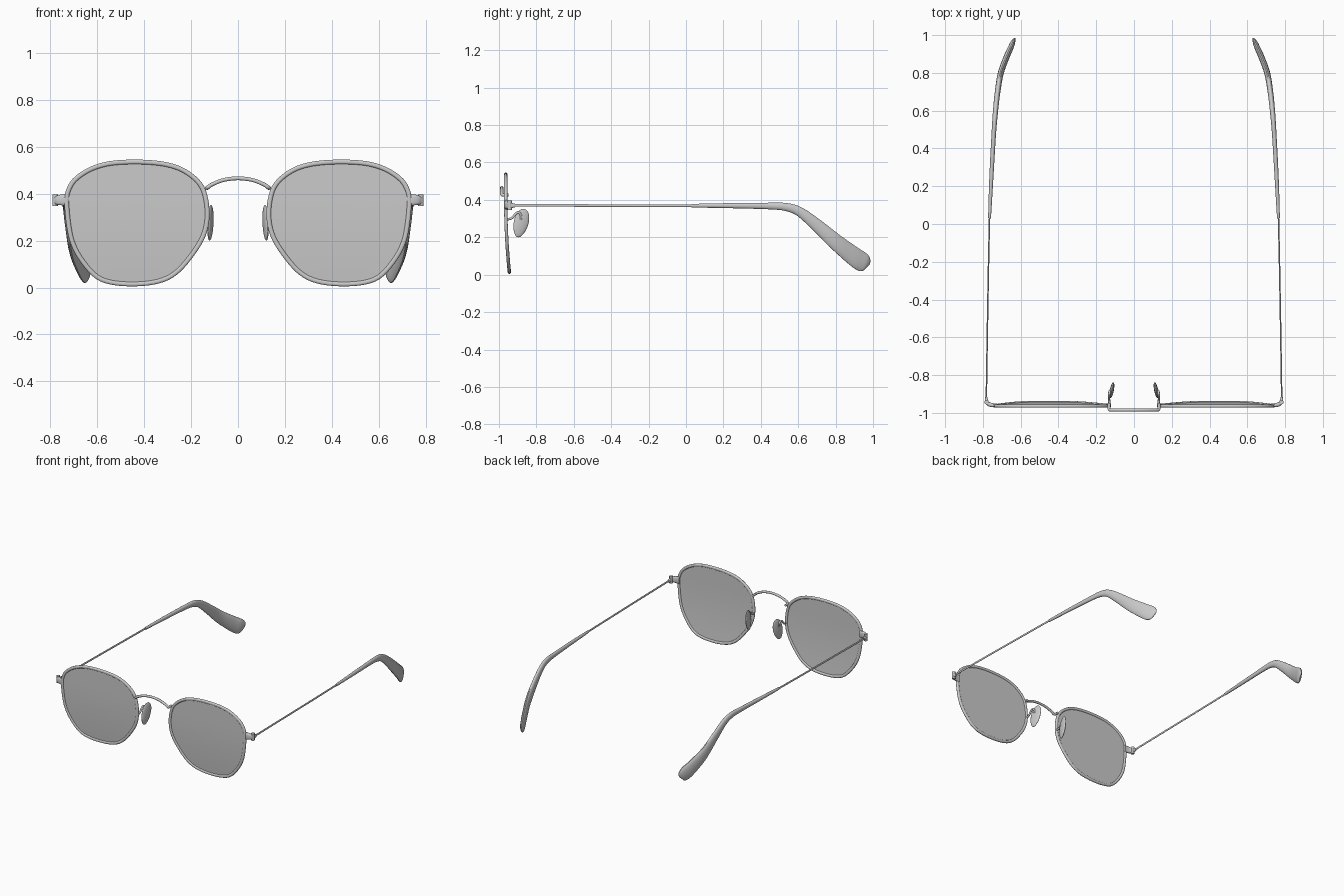
import bpy, bmesh, math
from mathutils import Vector, Matrix

if "Cube" in bpy.data.objects:
    bpy.data.objects.remove(bpy.data.objects["Cube"])


def finish(name, bm, mirror=True):
    bmesh.ops.recalc_face_normals(bm, faces=bm.faces)
    me = bpy.data.meshes.new(name)
    bm.to_mesh(me)
    bm.free()
    ob = bpy.data.objects.new(name, me)
    bpy.context.collection.objects.link(ob)
    if mirror:
        ob.modifiers.new("mirror", 'MIRROR').use_mirror_merge = False
    bpy.ops.object.select_all(action='DESELECT')
    ob.select_set(True)
    bpy.context.view_layer.objects.active = ob
    bpy.ops.object.shade_smooth_by_angle(angle=math.radians(45))
    return ob


def smooth(pts, steps, closed=False):
    """Catmull-Rom through points of any dimension."""
    pts = [Vector(p) for p in pts]
    n, out = len(pts), []
    get = (lambda i: pts[i % n]) if closed else (lambda i: pts[max(0, min(n - 1, i))])
    for i in range(n if closed else n - 1):
        a, b, c, d = (get(i + k) for k in (-1, 0, 1, 2))
        for s in range(steps):
            t = s / steps
            out.append(0.5 * (2 * b + (c - a) * t + (2 * a - 5 * b + 4 * c - d) * t * t
                              + (3 * b - a - 3 * c + d) * t ** 3))
    return out if closed else out + [pts[-1]]


def sweep(name, stations, ref, sides=12, closed=False, mirror=True, power=1.0):
    """Loft elliptical sections; station = x, y, z, half side, half up."""
    bm = bmesh.new()
    n, rings = len(stations), []
    pos = [Vector(s[:3]) for s in stations]
    for i, s in enumerate(stations):
        if closed:
            t = pos[(i + 1) % n] - pos[i - 1]
        else:
            t = pos[min(i + 1, n - 1)] - pos[max(i - 1, 0)]
        t.normalize()
        side = t.cross(Vector(ref)).normalized()
        up = side.cross(t)
        ring = []
        for k in range(sides):
            a = 2 * math.pi * (k + 0.5) / sides
            c, d = math.cos(a), math.sin(a)
            c = math.copysign(abs(c) ** power, c)
            d = math.copysign(abs(d) ** power, d)
            ring.append(bm.verts.new(pos[i] + side * c * s[3] + up * d * s[4]))
        rings.append(ring)
    for i in range(n if closed else n - 1):
        r, q = rings[i], rings[(i + 1) % n]
        for k in range(sides):
            j = (k + 1) % sides
            bm.faces.new((r[k], r[j], q[j], q[k]))
    if not closed:
        bm.faces.new(rings[0])
        bm.faces.new(rings[-1])
    return finish(name, bm, mirror)


def tube(points, r, steps=6):
    return [(*p, r, r) for p in smooth(points, steps)]


def front_y(z):
    return -0.964 + 0.021 * (max(0, 0.4 - z) / 0.4) ** 2


# Outer outline of one rim (x, z)
outline = smooth([(.741, .377), (.733, .271), (.714, .185), (.671, .106), (.605, .036),
                  (.523, .009), (.41, .006), (.315, .024), (.247, .066), (.183, .142),
                  (.140, .215), (.122, .29), (.127, .377), (.155, .449), (.225, .507),
                  (.31, .536), (.425, .546), (.544, .540), (.629, .516), (.694, .475),
                  (.727, .432)], 4, closed=True)
mid = []
for i, p in enumerate(outline):
    t = (outline[(i + 1) % len(outline)] - outline[i - 1]).normalized()
    mid.append(p + Vector((-t.y, t.x)) * -0.010)   # inset of a clockwise loop

# Rims
sweep("rim", [(p.x, front_y(p.y), p.y, .010, .009) for p in mid], (0, 1, 0),
      closed=True, power=0.8)

# Lenses: concentric rings following the curved front
bm = bmesh.new()
centre = Vector((.43, .28))
for off in (-.003, .003):
    prev = None
    for f in (1, .8, .6, .4, .2):
        ring = []
        for p in mid:
            q = centre + (p - centre) * f
            ring.append(bm.verts.new((q.x, front_y(q.y) + off, q.y)))
        if prev:
            for k in range(len(ring)):
                j = (k + 1) % len(ring)
                bm.faces.new((prev[k], prev[j], ring[j], ring[k]))
        prev = ring
    hub = bm.verts.new((centre.x, front_y(centre.y) + off, centre.y))
    for k in range(len(prev)):
        bm.faces.new((prev[k], prev[(k + 1) % len(prev)], hub))
finish("lens", bm)

# Arched bridge, its ends turning back onto the rims
half = [(.131, -.950, .425), (.132, -.972, .425), (.128, -.984, .428),
        (.108, -.985, .441), (.06, -.985, .459)]
arch = half + [(0, -.985, .466)] + [(-x, y, z) for x, y, z in reversed(half)]
sweep("bridge", tube(arch, .0085), (0, 0, 1), mirror=False)

# Nose pad arms
sweep("nose_pad_arm", tube([(.128, -.960, .295), (.132, -.932, .302), (.132, -.912, .324),
                            (.131, -.897, .333), (.128, -.883, .318), (.122, -.884, .285)],
                           .0065), (1, 0, 0), sides=10)

# Nose pads
bm = bmesh.new()
bmesh.ops.create_uvsphere(bm, u_segments=24, v_segments=16, radius=1)
for v in bm.verts:
    v.co.y *= 1 + 0.12 * v.co.z
bmesh.ops.transform(bm, verts=bm.verts, matrix=Matrix.Translation((.118, -.882, .276))
                    @ Matrix.Rotation(math.radians(12), 4, 'Z')
                    @ Matrix.Rotation(math.radians(-14), 4, 'X')
                    @ Matrix.Diagonal((.011, .040, .078, 1)))
finish("nose_pad", bm)

# End pieces wrapping from the rims to the hinges
sweep("end_piece", smooth([(.722, -.960, .374, .010, .026), (.750, -.959, .374, .011, .024),
                           (.771, -.952, .372, .011, .019), (.781, -.938, .370, .009, .015),
                           (.782, -.915, .370, .006, .010)], 4), (0, 0, 1), power=0.6)

# Hinge barrels
bm = bmesh.new()
bmesh.ops.create_cone(bm, cap_ends=True, segments=20, radius1=.012, radius2=.012, depth=.05,
                      matrix=Matrix.Translation((.780, -.943, .372)))
finish("hinge_barrel", bm)

# Thin temple wires
sweep("temple_wire", smooth([(.782, -.93, .370, .004, .007), (.777, -.6, .370, .004, .007),
                             (.770, -.2, .369, .004, .007), (.763, .12, .369, .004, .007)], 4),
      (0, 0, 1))

# Temple tips bending down and flaring to a paddle
sweep("temple_tip", smooth([(.7645, .035, .369, .005, .008), (.764, .05, .369, .008, .010),
                            (.755, .25, .369, .011, .014), (.744, .45, .367, .012, .018),
                            (.738, .54, .361, .013, .022), (.732, .61, .335, .014, .026),
                            (.722, .70, .264, .015, .034), (.705, .80, .176, .016, .043),
                            (.672, .89, .104, .016, .051), (.652, .935, .072, .015, .053),
                            (.643, .957, .056, .012, .046), (.638, .968, .047, .006, .030),
                            (.637, .971, .044, .002, .012)], 5), (0, 0, 1), sides=16)
